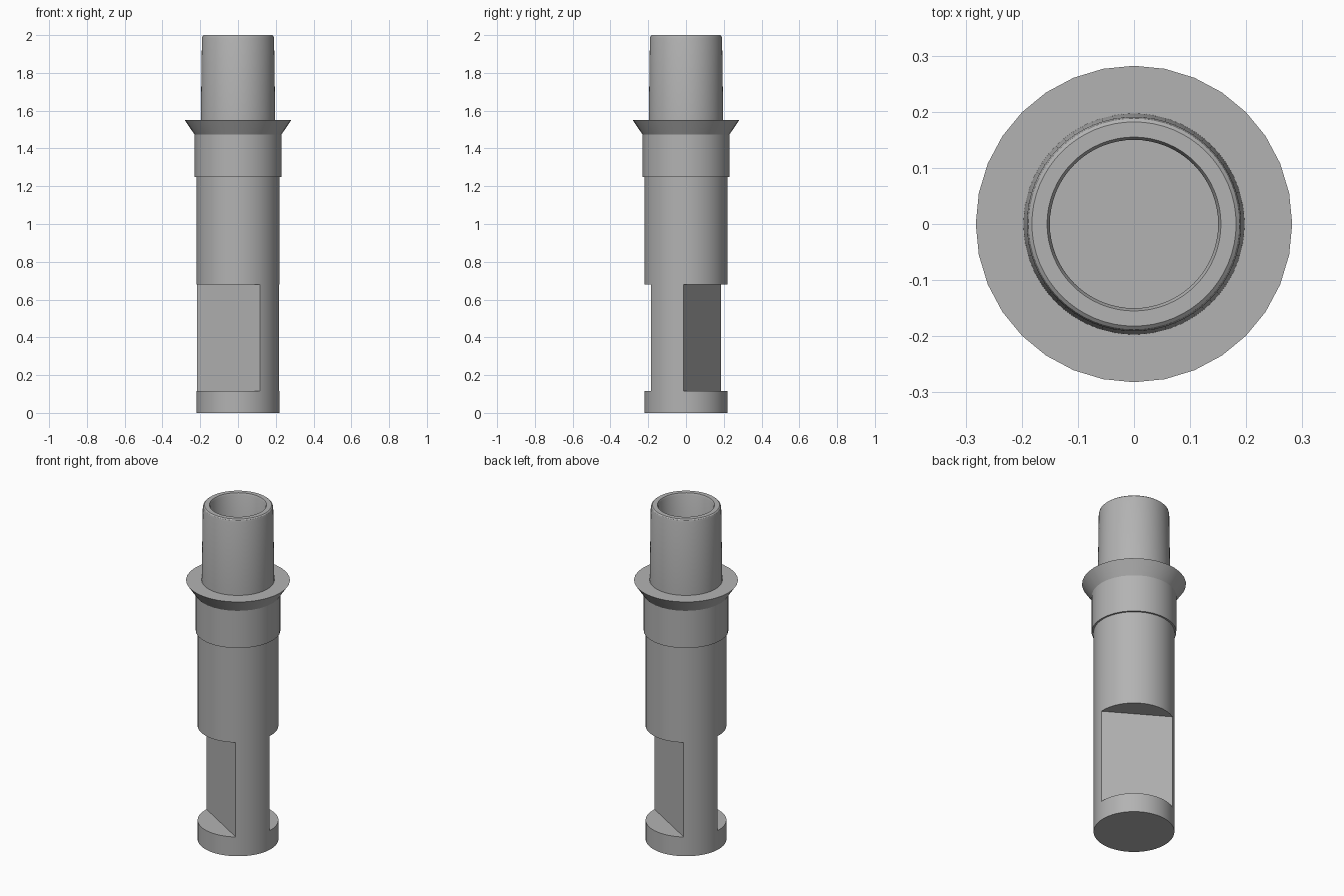
import bpy, bmesh, math
from mathutils import Matrix

cube = bpy.data.objects.get("Cube")
if cube:
    bpy.data.objects.remove(cube, do_unlink=True)

# Single grey metal
metal = bpy.data.materials.new("grey metal")
metal.use_nodes = True
metal.diffuse_color = (0.45, 0.45, 0.45, 1)
metal.node_tree.nodes["Principled BSDF"].inputs["Base Color"].default_value = (0.45, 0.45, 0.45, 1)


def finish(name, bm):
    """Turn a bmesh into a named object with the metal material."""
    bmesh.ops.recalc_face_normals(bm, faces=bm.faces[:])
    mesh = bpy.data.meshes.new(name)
    bm.to_mesh(mesh)
    bm.free()
    mesh.materials.append(metal)
    ob = bpy.data.objects.new(name, mesh)
    bpy.context.collection.objects.link(ob)
    return ob


def activate(ob):
    bpy.ops.object.select_all(action='DESELECT')
    ob.select_set(True)
    bpy.context.view_layer.objects.active = ob


def smooth(ob):
    activate(ob)
    bpy.ops.object.shade_smooth_by_angle(angle=math.radians(30))


def lathe(name, profile, sides):
    """Revolve (radius, height) points that start and end on the axis."""
    bm = bmesh.new()
    verts = [bm.verts.new((r, 0, z)) for r, z in profile]
    edges = [bm.edges.new(pair) for pair in zip(verts, verts[1:])]
    bmesh.ops.spin(bm, geom=verts + edges, cent=(0, 0, 0), axis=(0, 0, 1),
                   angle=math.tau, steps=sides, use_merge=True)
    bmesh.ops.remove_doubles(bm, verts=bm.verts[:], dist=1e-5)
    return finish(name, bm)


# Shank: a solid cylinder with two opposite wrench flats
R = 0.219
shank = lathe("shank", [(0, 0), (R, 0), (R, 1.25), (0, 1.25)], 64)
flat_bottom, flat_top, flat_offset = 0.115, 0.68, 0.1
bm = bmesh.new()
for turn in (59, 239):
    place = (Matrix.Rotation(math.radians(turn), 4, 'Z')
             @ Matrix.Translation((flat_offset + 0.25, 0, (flat_bottom + flat_top) / 2))
             @ Matrix.Diagonal((0.5, 1, flat_top - flat_bottom, 1)))
    bmesh.ops.create_cube(bm, size=1, matrix=place)
cutter = finish("flat_cutter", bm)
cutter.hide_render = True
cut = shank.modifiers.new("flats", 'BOOLEAN')
cut.operation = 'DIFFERENCE'
cut.solver = 'EXACT'
cut.object = cutter
activate(shank)
bpy.ops.object.modifier_apply(modifier=cut.name)
bpy.data.objects.remove(cutter, do_unlink=True)
smooth(shank)

# Collar with a flared flange on top
smooth(lathe("collar_flange", [(0, 1.25), (0.23, 1.25), (0.23, 1.473),
                               (0.282, 1.55), (0, 1.55)], 32))

# Hollow upper tube, slightly tapered, with a rounded rim and chamfered bore
smooth(lathe("upper_tube", [(0, 1.55), (0.197, 1.55), (0.191, 1.985), (0.188, 1.995),
                            (0.182, 2.0), (0.155, 2.0), (0.15, 1.99),
                            (0.15, 1.56), (0, 1.56)], 64))
